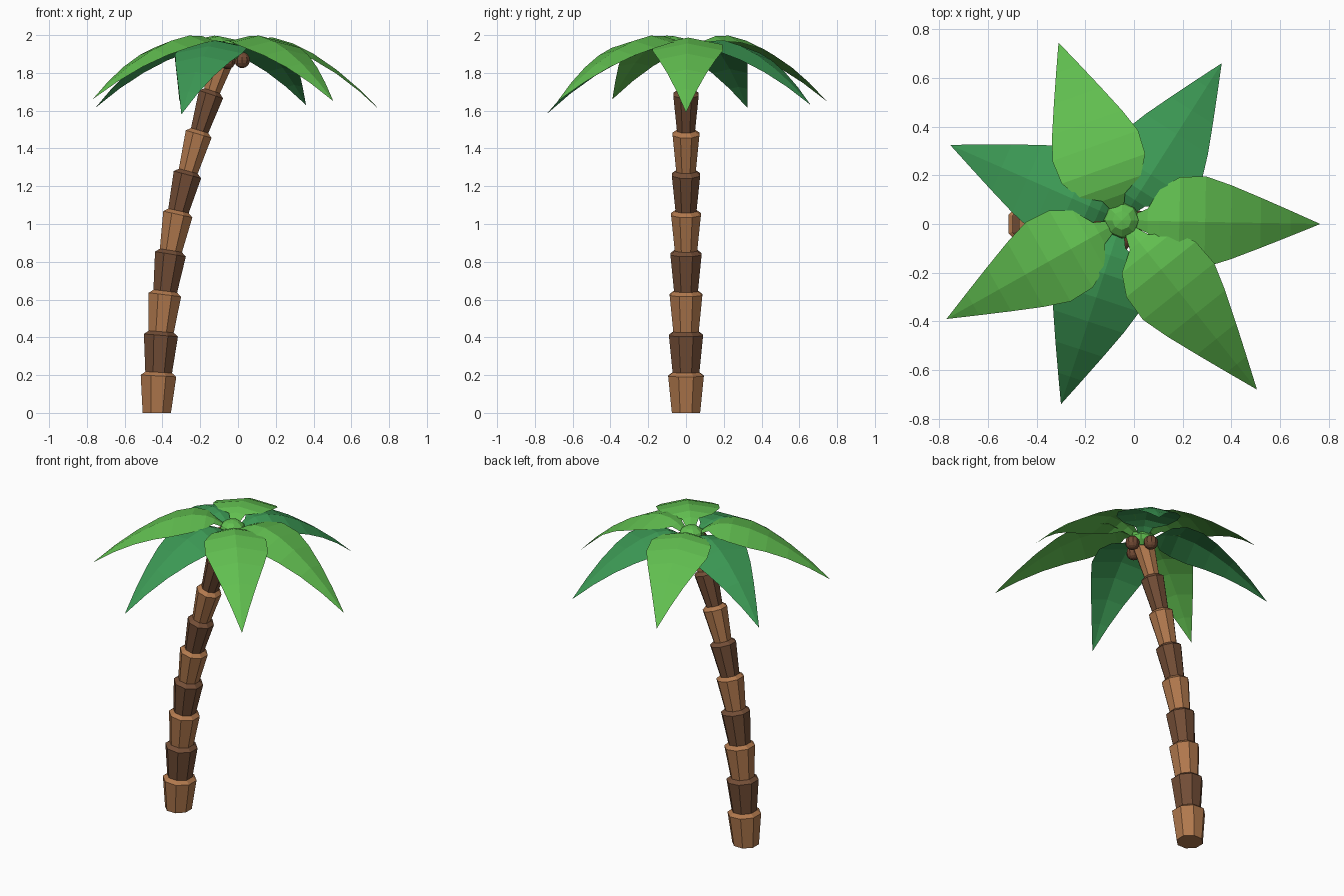
import bpy, bmesh, math
from mathutils import Vector

if "Cube" in bpy.data.objects:
    bpy.data.objects.remove(bpy.data.objects["Cube"])


def material(name, rgb):
    m = bpy.data.materials.new(name)
    m.diffuse_color = (*rgb, 1)
    m.use_nodes = True
    m.node_tree.nodes["Principled BSDF"].inputs["Base Color"].default_value = m.diffuse_color
    return m


BARK = [material("light_bark", (0.44, 0.19, 0.075)), material("dark_bark", (0.17, 0.075, 0.037))]
LEAF = [material("light_leaf", (0.12, 0.52, 0.08)), material("dark_leaf", (0.045, 0.32, 0.09))]
NUT = material("coconut_shell", (0.17, 0.07, 0.035))


def make_object(name, bm, mat):
    me = bpy.data.meshes.new(name)
    bm.to_mesh(me)
    bm.free()
    ob = bpy.data.objects.new(name, me)
    bpy.context.collection.objects.link(ob)
    me.materials.append(mat)
    return ob


# Trunk: flared eight-sided segments stacked along a leaning curve
path = [Vector((x, 0, z)) for x, z in [
    (-0.43, 0), (-0.42, 0.215), (-0.407, 0.43), (-0.385, 0.645), (-0.355, 0.86),
    (-0.315, 1.07), (-0.263, 1.28), (-0.203, 1.495), (-0.137, 1.705), (-0.068, 1.91)]]
SIDES = 8


def trunk_ring(bm, centre, tangent, radius):
    u = Vector((tangent.z, 0, -tangent.x))
    v = Vector((0, 1, 0))
    ring = []
    for k in range(SIDES):
        a = 2 * math.pi * (k + 0.5) / SIDES
        ring.append(bm.verts.new(centre + radius * (u * math.cos(a) + v * math.sin(a))))
    return ring


for i in range(len(path) - 1):
    p, q = path[i], path[i + 1]
    t_mid = (q - p).normalized()
    t_low = Vector((0, 0, 1)) if i == 0 else (q - path[i - 1]).normalized()
    t_top = (path[min(i + 2, len(path) - 1)] - p).normalized()
    top_r = 0.102 - 0.0042 * i
    low_r = top_r - 0.021
    bm = bmesh.new()
    rings = [trunk_ring(bm, p, t_low, low_r),
             trunk_ring(bm, p.lerp(q, 0.91), t_top, top_r),
             trunk_ring(bm, q, t_top, low_r - 0.005)]
    for a, b in zip(rings, rings[1:]):
        for k in range(SIDES):
            n = (k + 1) % SIDES
            bm.faces.new((a[k], a[n], b[n], b[k]))
    bm.faces.new(rings[0][::-1])
    bm.faces.new(rings[-1])
    make_object(f"trunk_segment_{i + 1}", bm, BARK[i % 2])


# Fronds: arched leaves with a raised midrib, each aimed at its tip
CROWN = Vector((-0.05, 0.015, 0))
# (distance as fraction of length, half width)
outline = [(0.06, 0.025), (0.13, 0.05), (0.19, 0.135), (0.29, 0.182), (0.42, 0.187),
           (0.55, 0.152), (0.70, 0.103), (0.85, 0.052), (1.0, 0.0)]


def frond(name, tip, peak, mat):
    d = Vector((tip[0], tip[1], 0)) - CROWN
    length = d.length
    d.normalize()
    side = Vector((-d.y, d.x, 0))
    bm = bmesh.new()
    rows = []
    for t, w in outline:
        if t < 0.25:
            z = peak - 0.06 * ((0.25 - t) / 0.19) ** 2
        else:
            z = peak - (peak - tip[2]) * ((t - 0.25) / 0.75) ** 1.65
        c = CROWN + d * (length * t) + Vector((0, 0, z))
        if w == 0:
            rows.append([bm.verts.new(c)])
        else:
            drop = Vector((0, 0, -0.2 * w))
            rows.append([bm.verts.new(c - side * w + drop), bm.verts.new(c),
                         bm.verts.new(c + side * w + drop)])
    for a, b in zip(rows, rows[1:]):
        for k in range(2):
            if len(b) == 1:
                bm.faces.new((a[k], b[0], a[k + 1]))
            else:
                bm.faces.new((a[k], b[k], b[k + 1], a[k + 1]))
    make_object(name, bm, mat)


fronds = [((0.765, 0.0, 1.59), 1.99, 0), ((0.36, 0.66, 1.63), 1.975, 1),
          ((-0.31, 0.745, 1.65), 2.0, 0), ((-0.755, 0.325, 1.615), 1.975, 1),
          ((-0.77, -0.39, 1.66), 2.0, 0), ((-0.30, -0.74, 1.58), 1.975, 1),
          ((0.505, -0.68, 1.65), 2.0, 0)]
for i, (tip, peak, shade) in enumerate(fronds):
    frond(f"frond_{i + 1}", tip, peak, LEAF[shade])


# Crown bud and coconuts
def ball(name, centre, radius, scale_z, mat, segs, rings):
    bm = bmesh.new()
    bmesh.ops.create_uvsphere(bm, u_segments=segs, v_segments=rings, radius=radius)
    bmesh.ops.scale(bm, vec=(1, 1, scale_z), verts=bm.verts)
    bmesh.ops.translate(bm, vec=centre, verts=bm.verts)
    return make_object(name, bm, mat)


ball("crown_bud", (-0.05, 0.015, 1.915), 0.078, 0.75, LEAF[0], 8, 6)
for i, (x, y, z) in enumerate([(0.022, 0.012, 1.868), (-0.055, 0.09, 1.865), (-0.055, -0.07, 1.863)]):
    ball(f"coconut_{i + 1}", (x, y, z), 0.043, 1, NUT, 10, 8)
